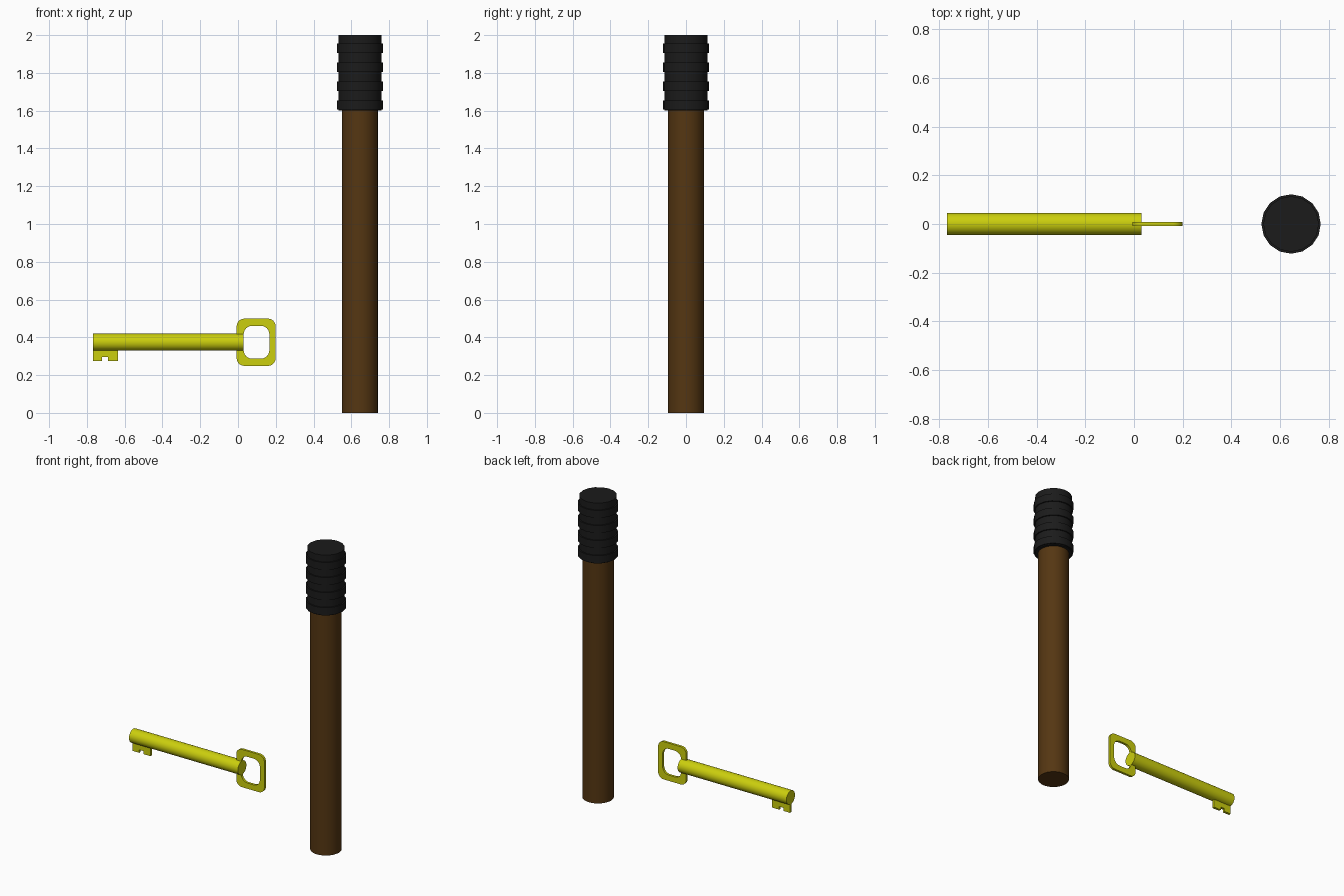
import bpy, bmesh, math
from mathutils import Matrix

if "Cube" in bpy.data.objects:
    bpy.data.objects.remove(bpy.data.objects["Cube"])

STICK_X, KEY_Z = 0.645, 0.374


def material(name, color):
    m = bpy.data.materials.new(name)
    m.diffuse_color = (*color, 1)
    m.use_nodes = True
    m.node_tree.nodes["Principled BSDF"].inputs["Base Color"].default_value = m.diffuse_color
    return m


WOOD = material("wood", (0.09, 0.037, 0.006))
RUBBER = material("rubber", (0.011, 0.011, 0.011))
BRASS = material("brass", (0.60, 0.62, 0.004))


def finish(bm, name, mat, smooth=True):
    bmesh.ops.recalc_face_normals(bm, faces=bm.faces)
    me = bpy.data.meshes.new(name)
    bm.to_mesh(me)
    bm.free()
    ob = bpy.data.objects.new(name, me)
    bpy.context.collection.objects.link(ob)
    me.materials.append(mat)
    if smooth:
        bpy.ops.object.select_all(action='DESELECT')
        ob.select_set(True)
        bpy.context.view_layer.objects.active = ob
        bpy.ops.object.shade_smooth_by_angle(angle=math.radians(30))
    return ob


def lathe(name, profile, sides, matrix, mat):
    """Revolve (radius, height) points round the local z axis and cap both ends."""
    bm = bmesh.new()
    rings = [[bm.verts.new((r * math.sin(2 * math.pi * i / sides),
                            r * math.cos(2 * math.pi * i / sides), z))
              for i in range(sides)] for r, z in profile]
    for a, b in zip(rings, rings[1:]):
        for i in range(sides):
            j = (i + 1) % sides
            bm.faces.new((a[i], a[j], b[j], b[i]))
    bm.faces.new(rings[0])
    bm.faces.new(rings[-1])
    bm.transform(matrix)
    return finish(bm, name, mat)


def rounded_rect(cx, cz, hx, hz, r, steps=6):
    pts = []
    for k, (sx, sz) in enumerate([(1, 1), (-1, 1), (-1, -1), (1, -1)]):
        for i in range(steps + 1):
            a = math.pi / 2 * (k + i / steps)
            pts.append((cx + sx * (hx - r) + r * math.cos(a),
                        cz + sz * (hz - r) + r * math.sin(a)))
    return pts


# Wooden stick
at_stick = Matrix.Translation((STICK_X, 0, 0))
lathe("stick", [(0.095, 0), (0.095, 1.65)], 32, at_stick, WOOD)

# Ribbed grip
ribs = []
for i in range(4):
    z = 1.605 + 0.1 * i
    ribs += [(0.114, z), (0.122, z), (0.122, z + 0.05), (0.114, z + 0.05)]
lathe("grip", [(0.114, 1.6)] + ribs + [(0.114, 2.0)], 16, at_stick, RUBBER)

# Key shank, lying along x
lathe("key_shank", [(0.045, -0.768), (0.045, 0.03)], 32,
      Matrix.Translation((0, 0, KEY_Z)) @ Matrix.Rotation(math.pi / 2, 4, 'Y'), BRASS)

# Key bow: rounded frame
bm = bmesh.new()
T = 0.008
outer = rounded_rect(0.096, KEY_Z, 0.103, 0.125, 0.04)
inner = rounded_rect(0.098, KEY_Z, 0.068, 0.087, 0.045)
loops = [[bm.verts.new((x, y, z)) for x, z in pts]
         for pts, y in ((outer, -T), (outer, T), (inner, T), (inner, -T))]
for k in range(4):
    a, b = loops[k], loops[(k + 1) % 4]
    for i in range(len(a)):
        j = (i + 1) % len(a)
        bm.faces.new((a[i], a[j], b[j], b[i]))
finish(bm, "key_bow", BRASS)

# Key bit: notched plate below the shank
bm = bmesh.new()
outline = [(-0.768, 0.36), (-0.768, 0.275), (-0.719, 0.275), (-0.719, 0.295),
           (-0.689, 0.295), (-0.689, 0.275), (-0.636, 0.275), (-0.636, 0.36)]
face = bm.faces.new([bm.verts.new((x, -T, z)) for x, z in outline])
ext = bmesh.ops.extrude_face_region(bm, geom=[face], use_keep_orig=True)
bmesh.ops.translate(bm, vec=(0, 2 * T, 0),
                    verts=[g for g in ext["geom"] if isinstance(g, bmesh.types.BMVert)])
finish(bm, "key_bit", BRASS, smooth=False)
